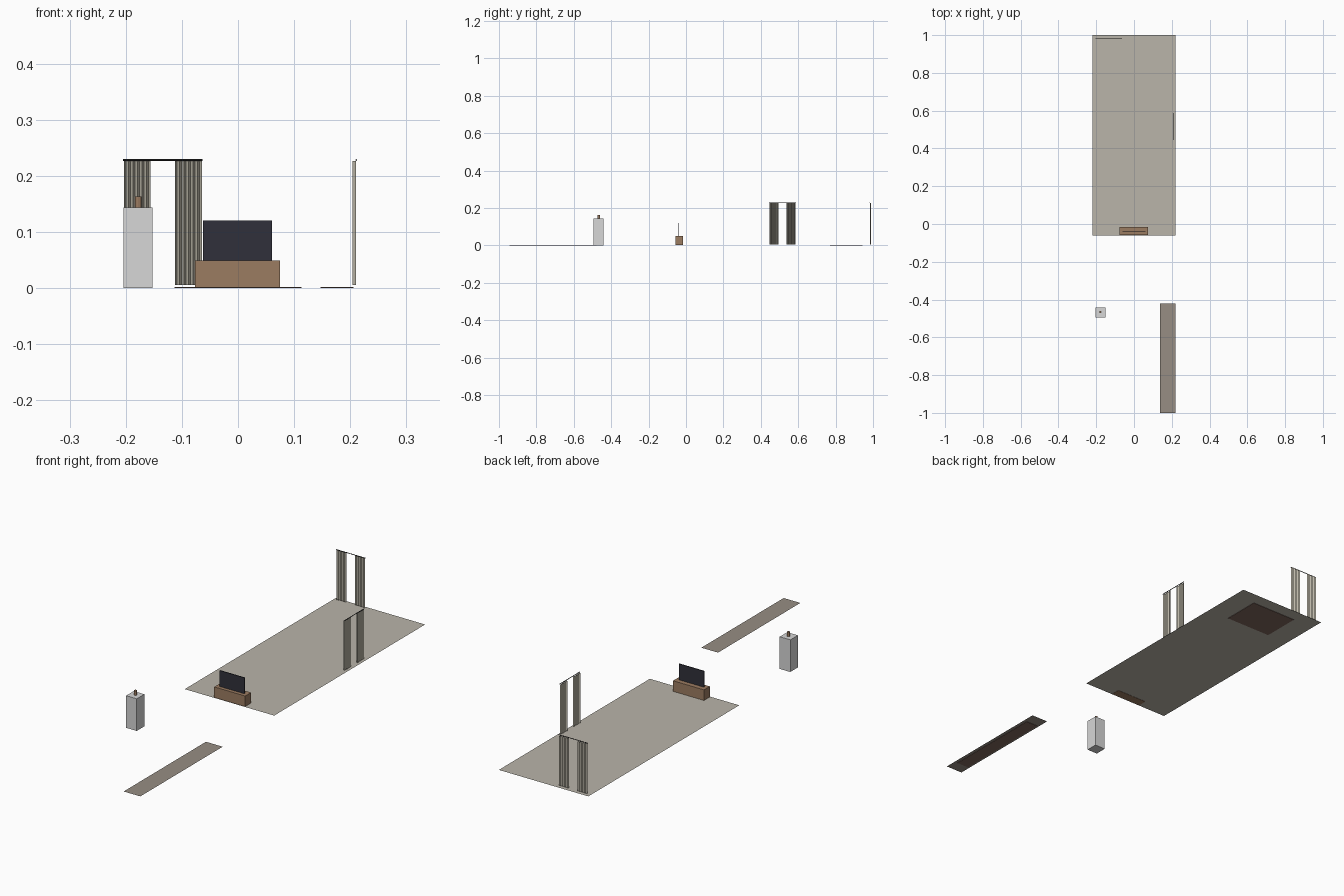
import bpy
import bmesh
from mathutils import Matrix, Vector

cube = bpy.data.objects.get("Cube")
if cube:
    bpy.data.objects.remove(cube, do_unlink=True)


def material(name, rgb):
    m = bpy.data.materials.new(name)
    m.use_nodes = True
    colour = (*rgb, 1)
    m.diffuse_color = colour
    m.node_tree.nodes["Principled BSDF"].inputs["Base Color"].default_value = colour
    return m


FLOOR = material("beige floor", (0.49, 0.46, 0.40))
STRIP = material("taupe floor", (0.31, 0.27, 0.23))
RUG = material("dark brown rug", (0.22, 0.14, 0.11))
WOOD = material("brown wood", (0.33, 0.20, 0.12))
WHITE = material("pale grey", (0.68, 0.68, 0.68))
SCREEN = material("dark screen", (0.03, 0.03, 0.043))
CLOTH = material("linen cloth", (0.50, 0.47, 0.39))
METAL = material("dark metal", (0.03, 0.03, 0.03))


def finish(name, bm, mat):
    mesh = bpy.data.meshes.new(name)
    bm.to_mesh(mesh)
    bm.free()
    mesh.materials.append(mat)
    obj = bpy.data.objects.new(name, mesh)
    bpy.context.collection.objects.link(obj)
    return obj


def box(name, lo, hi, mat):
    lo, hi = Vector(lo), Vector(hi)
    bm = bmesh.new()
    bmesh.ops.create_cube(bm, size=1, matrix=Matrix.Translation((lo + hi) / 2)
                          @ Matrix.Diagonal((*(hi - lo), 1)))
    return finish(name, bm, mat)


def sheet(name, x0, x1, y0, y1, z, mat):
    bm = bmesh.new()
    bm.faces.new([bm.verts.new((x, y, z)) for x, y in
                  ((x0, y0), (x1, y0), (x1, y1), (x0, y1))])
    return finish(name, bm, mat)


def cylinder(name, radius, depth, matrix, mat, sides=12):
    bm = bmesh.new()
    bmesh.ops.create_cone(bm, cap_ends=True, segments=sides, radius1=radius,
                          radius2=radius, depth=depth, matrix=matrix)
    return finish(name, bm, mat)


def curtain_set(name, matrix):
    """Two pleated panels on a rod; local x runs along the rod."""
    for side in (-1, 1):
        bm = bmesh.new()
        folds, width = 12, 0.048
        rows = []
        for i in range(folds + 1):
            x = side * 0.0455 + width * (i / folds - 0.5)
            y = 0.003 if i % 2 else -0.003
            rows.append([bm.verts.new((x, y, z)) for z in (0.005, 0.226)])
        for a, b in zip(rows, rows[1:]):
            bm.faces.new((a[0], b[0], b[1], a[1]))
        panel = finish(f"{name}_panel_{'left' if side > 0 else 'right'}", bm, CLOTH)
        panel.matrix_world = matrix
    rod = matrix @ Matrix.Translation((0, -0.003, 0.228)) @ Matrix.Rotation(1.5708, 4, "Y")
    cylinder(name + "_rod", 0.0015, 0.142, rod, METAL, 8)


# Floors and the rugs under them
sheet("main_floor", -0.22, 0.22, -0.06, 1.0, 0.002, FLOOR)
sheet("side_strip_floor", 0.138, 0.22, -1.0, -0.422, 0.002, STRIP)
box("back_rug", (-0.113, 0.77, 0), (0.113, 0.943, 0.0015), RUG)
box("side_strip_rug", (0.147, -0.945, 0), (0.206, -0.478, 0.0015), RUG)

# Low stand with screen
box("low_stand", (-0.077, -0.057, 0.001), (0.075, -0.016, 0.049), WOOD)
box("screen", (-0.062, -0.041, 0.049), (0.061, -0.037, 0.12), SCREEN)

# Tall cabinet with a small ornament
box("tall_cabinet", (-0.204, -0.494, 0), (-0.152, -0.441, 0.143), WHITE)
cylinder("ornament", 0.006, 0.02, Matrix.Translation((-0.178, -0.466, 0.153)), WOOD)

# Curtains on the back and left sides
curtain_set("back_curtain", Matrix.Translation((-0.134, 0.986, 0)))
curtain_set("left_curtain", Matrix.Translation((0.2075, 0.516, 0))
            @ Matrix.Rotation(1.5708, 4, "Z"))
